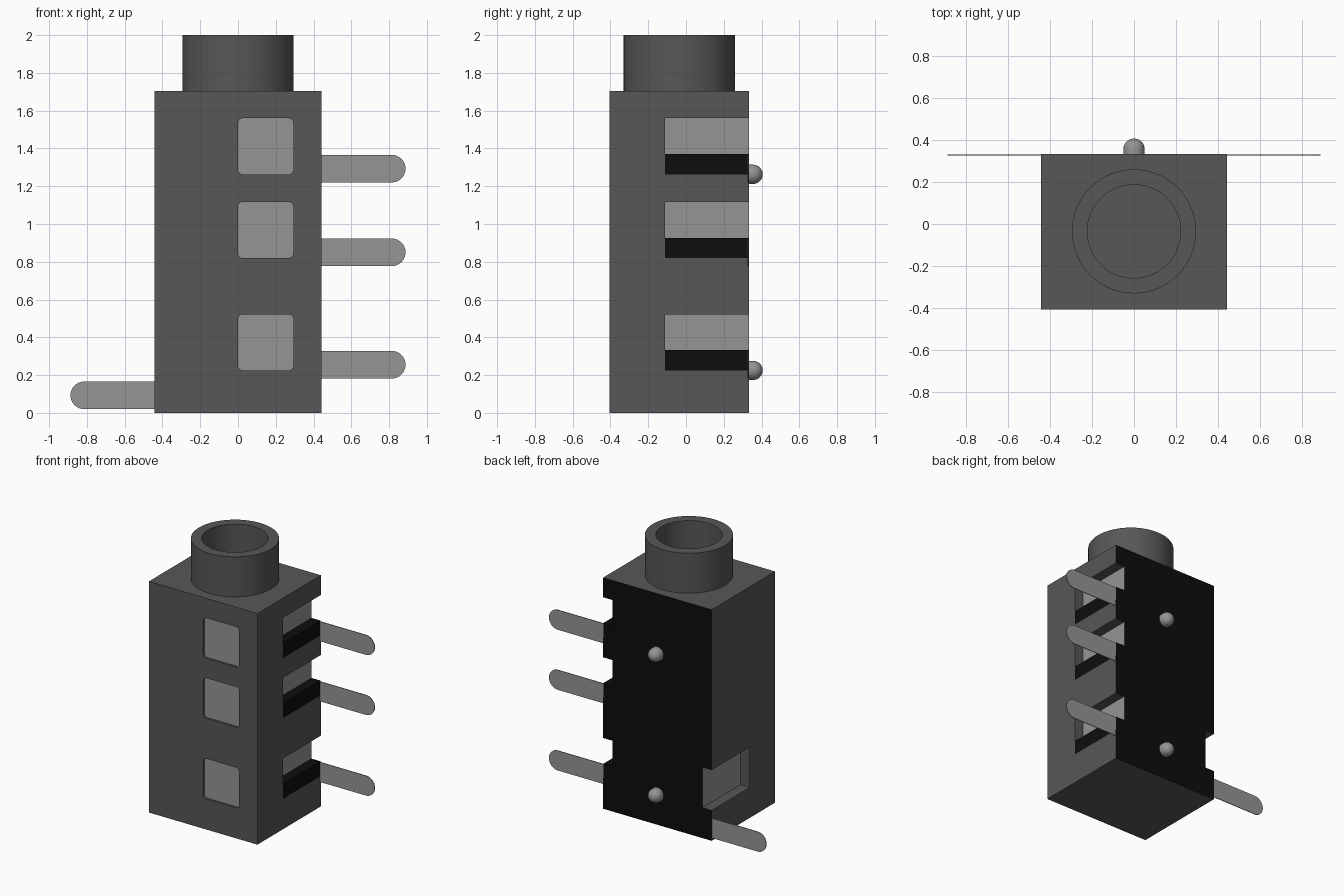
import bpy, bmesh, math
from mathutils import Matrix, Vector

cube = bpy.data.objects.get("Cube")
if cube:
    bpy.data.objects.remove(cube, do_unlink=True)


def material(name, rgb):
    m = bpy.data.materials.new(name)
    m.use_nodes = True
    m.diffuse_color = (*rgb, 1)
    m.node_tree.nodes["Principled BSDF"].inputs["Base Color"].default_value = (*rgb, 1)
    return m


GREY = material("dark grey plastic", (0.095, 0.095, 0.095))
METAL = material("light grey metal", (0.30, 0.30, 0.30))
BLACK = material("black plastic", (0.004, 0.004, 0.004))


def add_object(name, bm, *mats):
    bmesh.ops.recalc_face_normals(bm, faces=bm.faces)
    me = bpy.data.meshes.new(name)
    bm.to_mesh(me)
    bm.free()
    for m in mats:
        me.materials.append(m)
    ob = bpy.data.objects.new(name, me)
    bpy.context.scene.collection.objects.link(ob)
    return ob


def box(name, lo, hi, *mats):
    bm = bmesh.new()
    bmesh.ops.create_cube(bm, size=1)
    for v in bm.verts:
        v.co = [lo[i] + (v.co[i] + 0.5) * (hi[i] - lo[i]) for i in range(3)]
    return add_object(name, bm, *mats)


def rounded_plate(name, x0, x1, z0, z1, y0, y1, r, *mats):
    """Rounded rectangle in the xz plane, extruded along y."""
    bm = bmesh.new()
    pts = []
    corners = [(x1 - r, z1 - r), (x0 + r, z1 - r), (x0 + r, z0 + r), (x1 - r, z0 + r)]
    for k, (cx, cz) in enumerate(corners):
        for i in range(9):
            a = math.pi / 2 * (k + i / 8)
            pts.append((cx + r * math.cos(a), y0, cz + r * math.sin(a)))
    face = bm.faces.new([bm.verts.new(p) for p in pts])
    ext = bmesh.ops.extrude_face_region(bm, geom=[face])
    moved = [v for v in ext["geom"] if isinstance(v, bmesh.types.BMVert)]
    bmesh.ops.translate(bm, verts=moved, vec=(0, y1 - y0, 0))
    bmesh.ops.remove_doubles(bm, verts=bm.verts, dist=1e-5)
    return add_object(name, bm, *mats)


def lathe(name, profile, matrix, steps, *mats):
    """Spin an (r, z) profile around z, then place it."""
    bm = bmesh.new()
    vs = [bm.verts.new((r, 0, z)) for r, z in profile]
    es = [bm.edges.new(p) for p in zip(vs, vs[1:])]
    bmesh.ops.spin(bm, geom=vs + es, axis=(0, 0, 1), cent=(0, 0, 0),
                   angle=2 * math.pi, steps=steps)
    bmesh.ops.remove_doubles(bm, verts=bm.verts, dist=1e-5)
    bm.transform(matrix)
    return add_object(name, bm, *mats)


def smooth(ob):
    bpy.ops.object.select_all(action="DESELECT")
    ob.select_set(True)
    bpy.context.view_layer.objects.active = ob
    bpy.ops.object.shade_smooth_by_angle(angle=math.radians(35))


# Main dimensions
HX, FRONT, BACK, TOP = 0.443, -0.406, 0.333, 1.705
NOTCH_X, NOTCH_Y = 0.367, -0.11
BORE_Y, BORE_R, COLLAR_R, BORE_FLOOR = -0.035, 0.222, 0.295, 0.9
LEVELS = [0.225, 0.82, 1.263]      # bottoms of the contact openings
OPEN_H, LEDGE_H = 0.297, 0.107

# Housing with side notches, shallow front windows and the socket bore
housing = box("housing", (-HX, FRONT, 0), (HX, BACK, TOP), GREY, METAL, BLACK)
cutters = []
for z in LEVELS:
    cutters.append(box("notch_cutter", (NOTCH_X, NOTCH_Y, z), (0.6, 0.5, z + OPEN_H), GREY))
    cutters.append(rounded_plate("window_cutter", 0, 0.293, z, z + OPEN_H,
                                 FRONT - 0.1, FRONT + 0.015, 0.025, GREY))
cutters.append(box("notch_cutter", (-0.6, NOTCH_Y, LEVELS[0]),
                   (-NOTCH_X, 0.5, LEVELS[0] + OPEN_H), GREY))
cutters.append(lathe("bore_cutter", [(0, BORE_FLOOR), (BORE_R, BORE_FLOOR), (BORE_R, 2.2), (0, 2.2)],
                     Matrix.Translation((0, BORE_Y, 0)), 64, GREY))
bpy.context.view_layer.objects.active = housing
for c in cutters:
    c.hide_render = True
    mod = housing.modifiers.new("cut", "BOOLEAN")
    mod.operation, mod.solver, mod.object = "DIFFERENCE", "EXACT", c
    bpy.ops.object.modifier_apply(modifier=mod.name)
for c in cutters:
    bpy.data.objects.remove(c, do_unlink=True)

# Back is black; window floors and notch walls show the metal contacts
for p in housing.data.polygons:
    n, c = p.normal, p.center
    p.material_index = 0
    if n.y > 0.9 and c.y > BACK - 0.01:
        p.material_index = 2
    elif n.y < -0.99 and abs(c.y - FRONT - 0.015) < 0.004:
        p.material_index = 1
    elif abs(n.x) > 0.99 and abs(abs(c.x) - NOTCH_X) < 0.004:
        p.material_index = 1
smooth(housing)

# Round collar around the bore
collar = lathe("socket_collar",
               [(BORE_R, TOP), (COLLAR_R, TOP), (COLLAR_R, 2), (BORE_R, 2), (BORE_R, TOP)],
               Matrix.Translation((0, BORE_Y, 0)), 64, GREY)
smooth(collar)

# Black ledges in the left notches, and the flat solder pins
for i, z in enumerate(LEVELS, 1):
    box(f"notch_ledge_{i}", (NOTCH_X, NOTCH_Y, z), (HX - 0.001, BACK, z + LEDGE_H), BLACK)
    rounded_plate(f"left_pin_{i}", 0.30, 0.887, z - 0.043, z + 0.103,
                  BACK - 0.007, BACK - 0.002, 0.0729, METAL)
rounded_plate("right_pin", -0.887, -0.30, 0.02, 0.166, BACK - 0.007, BACK - 0.002, 0.0729, METAL)

# Domed locating pegs on the back
R = 0.051
dome = [(R, -0.01)] + [(R * math.cos(a), 0.022 + R * math.sin(a))
                       for a in (math.pi / 2 * i / 8 for i in range(9))]
for name, z in (("lower_peg", 0.225), ("upper_peg", 1.263)):
    peg = lathe(name, [(0, -0.01)] + dome,
                Matrix.Translation(Vector((0, BACK, z))) @ Matrix.Rotation(-math.pi / 2, 4, "X"),
                24, METAL)
    smooth(peg)
